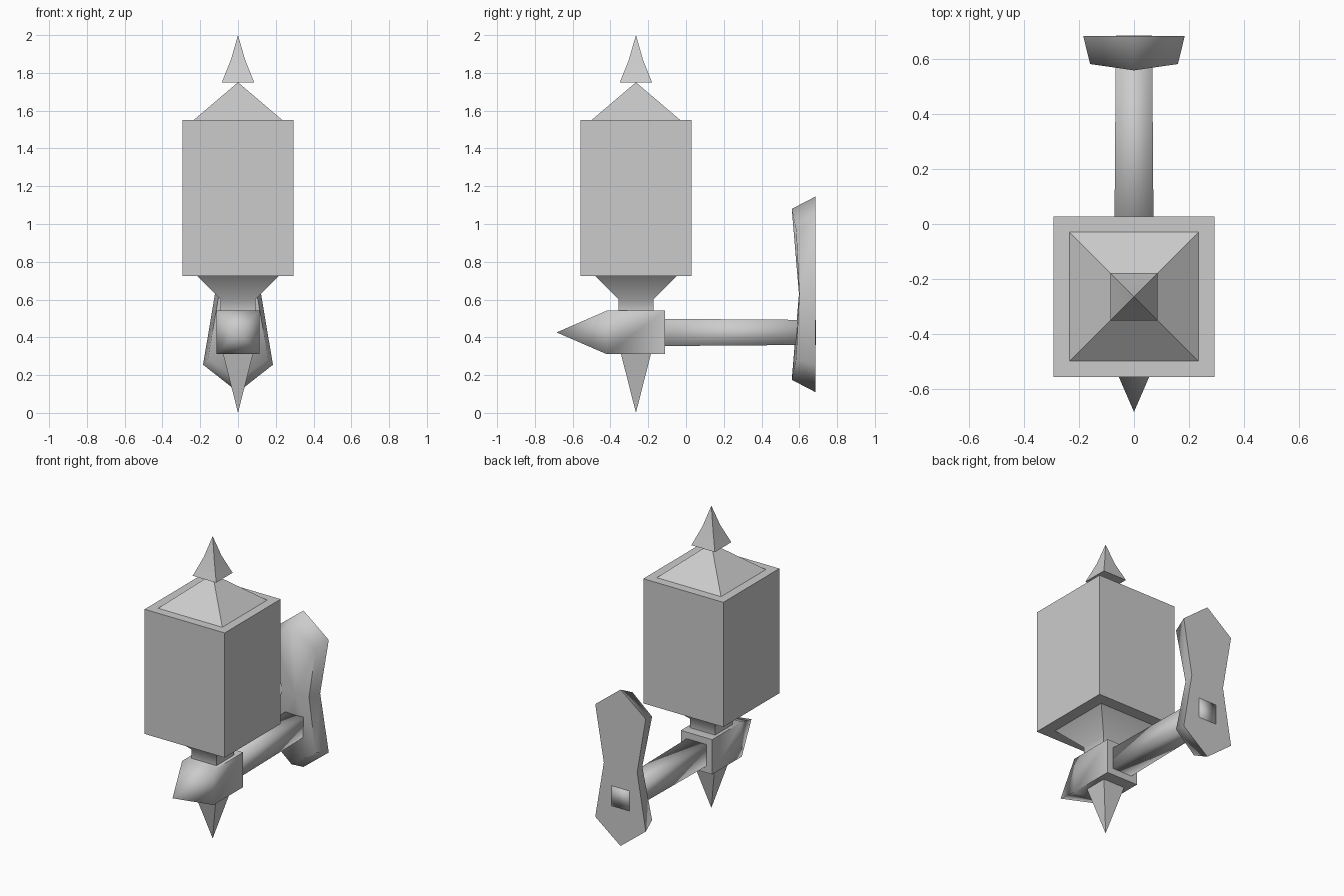
import bpy
import bmesh
import math
from mathutils import Vector

cube = bpy.data.objects.get("Cube")
if cube:
    bpy.data.objects.remove(cube, do_unlink=True)

# Single grey finish
GREY = (0.6, 0.6, 0.6, 1.0)
grey = bpy.data.materials.new("plain_grey")
grey.use_nodes = True
grey.diffuse_color = GREY
grey.node_tree.nodes["Principled BSDF"].inputs["Base Color"].default_value = GREY

POST_Y = -0.265   # lantern axis
ARM_Z = 0.426     # bracket axis


def finish(name, bm, angle):
    bmesh.ops.recalc_face_normals(bm, faces=bm.faces)
    mesh = bpy.data.meshes.new(name)
    bm.to_mesh(mesh)
    bm.free()
    mesh.materials.append(grey)
    obj = bpy.data.objects.new(name, mesh)
    bpy.context.collection.objects.link(obj)
    if angle:
        bpy.ops.object.select_all(action='DESELECT')
        obj.select_set(True)
        bpy.context.view_layer.objects.active = obj
        bpy.ops.object.shade_smooth_by_angle(angle=math.radians(angle))
    return obj


def square_stack(name, steps, along_y=False, angle=0):
    """Square sections (position, half width); zero width makes a point."""
    bm = bmesh.new()
    rings = []
    for pos, half in steps:
        corners = [(-1, -1), (1, -1), (1, 1), (-1, 1)] if half else [(0, 0)]
        ring = []
        for a, b in corners:
            if along_y:
                co = Vector((a * half, pos, ARM_Z + b * half))
            else:
                co = Vector((a * half, POST_Y + b * half, pos))
            ring.append(bm.verts.new(co))
        rings.append(ring)
    for low, high in zip(rings, rings[1:]):
        for i in range(4):
            j = (i + 1) % 4
            quad = [low[i % len(low)], low[j % len(low)],
                    high[j % len(high)], high[i % len(high)]]
            bm.faces.new(list(dict.fromkeys(quad)))
    for ring in (rings[0], rings[-1]):
        if len(ring) == 4:
            bm.faces.new(ring)
    return finish(name, bm, angle)


# Lantern
square_stack("lantern_box", [(0.725, 0.293), (1.55, 0.293)])
square_stack("roof", [(1.55, 0.235), (1.75, 0)])
square_stack("roof_finial", [(1.748, 0.086), (1.868, 0.038), (2.0, 0)], angle=40)
square_stack("lantern_neck", [(0.53, 0.092), (0.6, 0.092), (0.725, 0.215)], angle=50)
square_stack("bottom_spike", [(0.0, 0), (0.315, 0.08)], angle=40)

# Bracket
square_stack("bracket_hub", [(-0.685, 0), (-0.42, 0.115), (-0.11, 0.115)],
             along_y=True, angle=89)
square_stack("bracket_arm", [(-0.12, 0.072), (0.687, 0.066)], along_y=True, angle=180)

# Wall plate: waisted outline, smaller and dished on the front
right_front = [(0, 0.56, 0.175), (0.16, 0.583, 0.285), (0.1, 0.6, 0.63),
               (0.16, 0.583, 0.97), (0, 0.56, 1.08)]
right_back = [(0, 0.685, 0.11), (0.185, 0.685, 0.255), (0.122, 0.685, 0.63),
              (0.185, 0.685, 1.0), (0, 0.685, 1.145)]
bm = bmesh.new()
loops = []
for half in (right_front, right_back):
    outline = half + [(-x, y, z) for x, y, z in half[3:0:-1]]
    loops.append([bm.verts.new(p) for p in outline])
front, back = loops
hubs = [bm.verts.new((0, 0.598, 0.63)), bm.verts.new((0, 0.685, 0.63))]
for i in range(len(front)):
    j = (i + 1) % len(front)
    bm.faces.new((front[i], front[j], back[j], back[i]))
    for loop, hub in zip(loops, hubs):
        bm.faces.new((loop[i], loop[j], hub))
finish("wall_plate", bm, 75)
